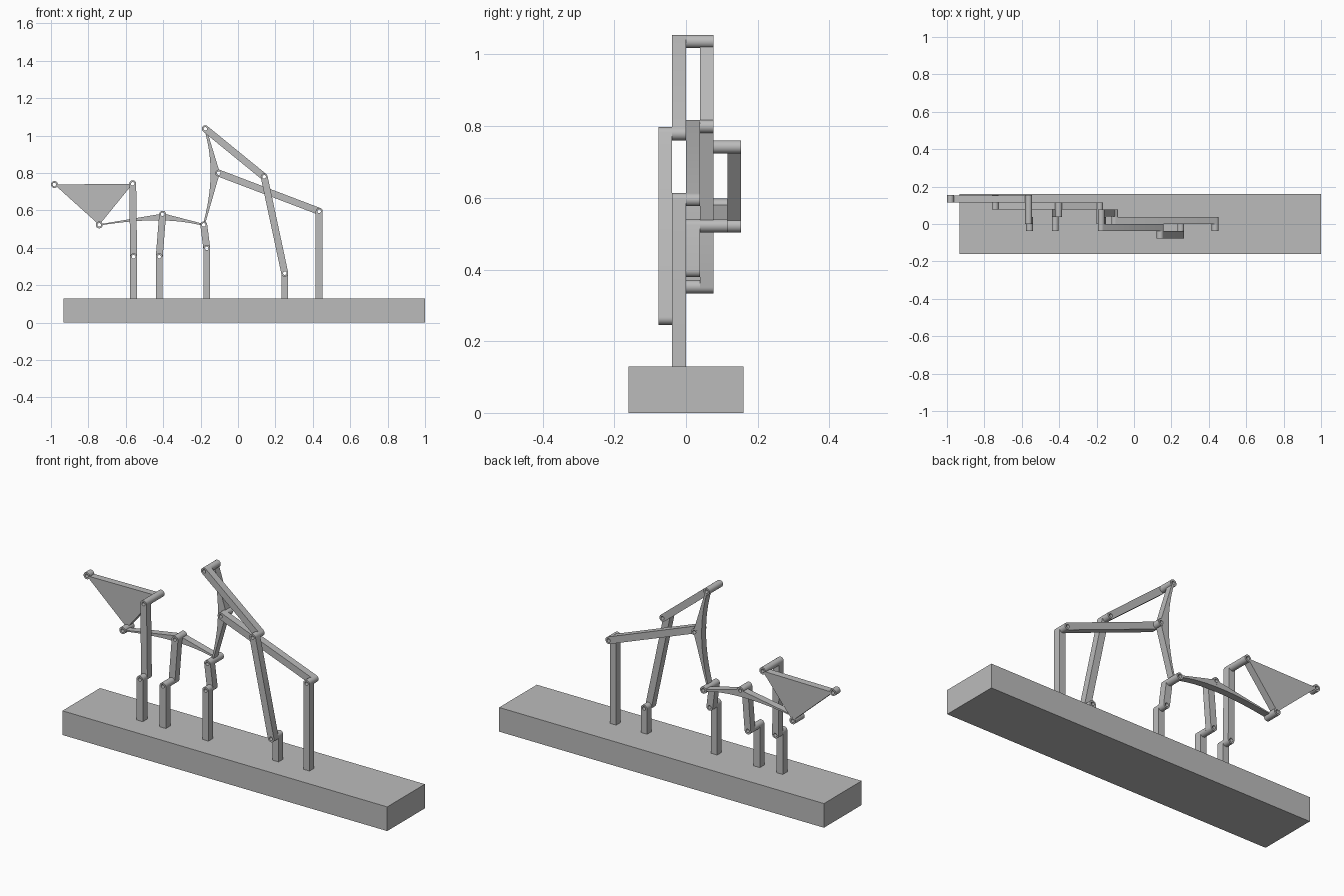
import bpy, bmesh, math
from mathutils import Vector

cube = bpy.data.objects.get("Cube")
if cube:
    bpy.data.objects.remove(cube)

grey = bpy.data.materials.new("plain grey")
grey.use_nodes = True
grey.diffuse_color = (0.5, 0.5, 0.5, 1)
grey.node_tree.nodes["Principled BSDF"].inputs["Base Color"].default_value = (0.5, 0.5, 0.5, 1)

T = 0.0385          # thickness of one layer of the linkage
R = 0.0185          # half width of bars
HOLE = 0.0095
BASE_TOP = 0.13
parts = []

# Pivot positions in the x-z plane
J = {name: Vector(p) for name, p in {
    "post_a": (0.434, 0.595), "post_b": (0.25, 0.264), "post_c": (-0.167, 0.397),
    "post_d": (-0.421, 0.352), "post_e": (-0.558, 0.352),
    "peak": (-0.175, 1.036), "elbow": (-0.103, 0.799), "knee": (0.14, 0.779),
    "hub": (-0.183, 0.522), "mid": (-0.403, 0.579), "tip": (-0.742, 0.522),
    "corner": (-0.563, 0.742), "far": (-0.9815, 0.738)}.items()}


def prism(name, outline, y0, y1):
    """Extrude an x-z outline from y0 to y1."""
    bm = bmesh.new()
    face = bm.faces.new([bm.verts.new((p[0], y0, p[1])) for p in outline])
    new = bmesh.ops.extrude_face_region(bm, geom=[face])["geom"]
    verts = [g for g in new if isinstance(g, bmesh.types.BMVert)]
    bmesh.ops.translate(bm, verts=verts, vec=(0, y1 - y0, 0))
    bmesh.ops.recalc_face_normals(bm, faces=bm.faces)
    mesh = bpy.data.meshes.new(name)
    bm.to_mesh(mesh)
    bm.free()
    ob = bpy.data.objects.new(name, mesh)
    bpy.context.scene.collection.objects.link(ob)
    return ob


def arc(c, r, start, sweep, n):
    return [c + r * Vector((math.cos(start + sweep * i / n), math.sin(start + sweep * i / n)))
            for i in range(n + 1)]


def circle(c, r):
    return arc(c, r, 0, math.tau, 24)[:-1]


# Hole cutters at every pivot, removed once used
cutters = {}
for key, c in J.items():
    cutters[key] = prism("cutter_" + key, circle(c, HOLE), -0.3, 0.3)
    cutters[key].hide_render = True


def part(name, outline, joints, y0, y1):
    ob = prism(name, outline, y0, y1)
    ob.data.materials.append(grey)
    for key in joints:
        mod = ob.modifiers.new("hole", "BOOLEAN")
        mod.operation = "DIFFERENCE"
        mod.solver = "EXACT"
        mod.object = cutters[key]
    parts.append(ob)


def ring(name, key, first, last):
    part(name, circle(J[key], R), [key], first * T, (last + 1) * T)


def bar(name, a, b, layer):
    d = J[b] - J[a]
    ang = math.atan2(d.y, d.x)
    outline = (arc(J[b], R, ang - math.pi / 2, math.pi, 12)
               + arc(J[a], R, ang + math.pi / 2, math.pi, 12))
    part(name, outline, [a, b], layer * T, (layer + 1) * T)


def plate(name, outline, keys, layer):
    """Three-pivot link: a shaped plate with a ring at each pivot."""
    part(name, outline, keys, layer * T + 0.0004, (layer + 1) * T - 0.0004)
    for key in keys:
        ring(name + "_ring_" + key, key, layer, layer)


def boomerang(name, keys, layer, w=0.006):
    p0, p1, p2 = (J[k] for k in keys)
    n = (p1 - (p0 + p2) / 2).normalized() * w
    outline = [p0 + n, p1 + n, p2 + n]
    q0, q1, q2 = p2 - n, p1 - n, p0 - n
    for i in range(17):
        t = i / 16
        outline.append(q0 * (1 - t) ** 2 + q1 * 2 * t * (1 - t) + q2 * t * t)
    plate(name, outline, keys, layer)


# Base block
part("base", [(-0.933, 0), (1, 0), (1, BASE_TOP), (-0.933, BASE_TOP)], [], -0.16, 0.16)

# Round-topped posts
for s in "abcde":
    c = J["post_" + s]
    foot = [Vector((c.x - R, BASE_TOP - 0.01)), Vector((c.x + R, BASE_TOP - 0.01))]
    part("post_" + s, foot + arc(c, R, 0, math.pi, 12), ["post_" + s], -T, 0)

# Straight bars, each in its own layer
bar("crank_bar", "post_b", "knee", -2)
bar("upper_bar", "knee", "peak", -1)
bar("rocker_bar", "post_a", "elbow", 0)
bar("hub_bar", "post_c", "hub", 0)
bar("middle_bar", "post_d", "mid", 1)
bar("end_bar", "post_e", "corner", 0)

# Bent links and the triangular end plate
boomerang("tall_link", ("peak", "elbow", "hub"), 1)
boomerang("long_link", ("hub", "mid", "tip"), 2)
tri = ("far", "tip", "corner")
plate("triangle_plate", [J[k] for k in tri], tri, 3)

# Spacer sleeves between layers
ring("peak_spacer", "peak", 0, 0)
ring("middle_post_spacer", "post_d", 0, 0)
ring("corner_spacer", "corner", 1, 2)

# Bake the holes, drop the cutters, smooth the round walls
bpy.context.view_layer.update()
deps = bpy.context.evaluated_depsgraph_get()
baked = [bpy.data.meshes.new_from_object(ob.evaluated_get(deps)) for ob in parts]
for ob, mesh in zip(parts, baked):
    ob.modifiers.clear()
    ob.data = mesh
for ob in cutters.values():
    bpy.data.objects.remove(ob)
bpy.ops.object.select_all(action="DESELECT")
for ob in parts:
    ob.select_set(True)
bpy.context.view_layer.objects.active = parts[0]
bpy.ops.object.shade_smooth_by_angle(angle=math.radians(30))
